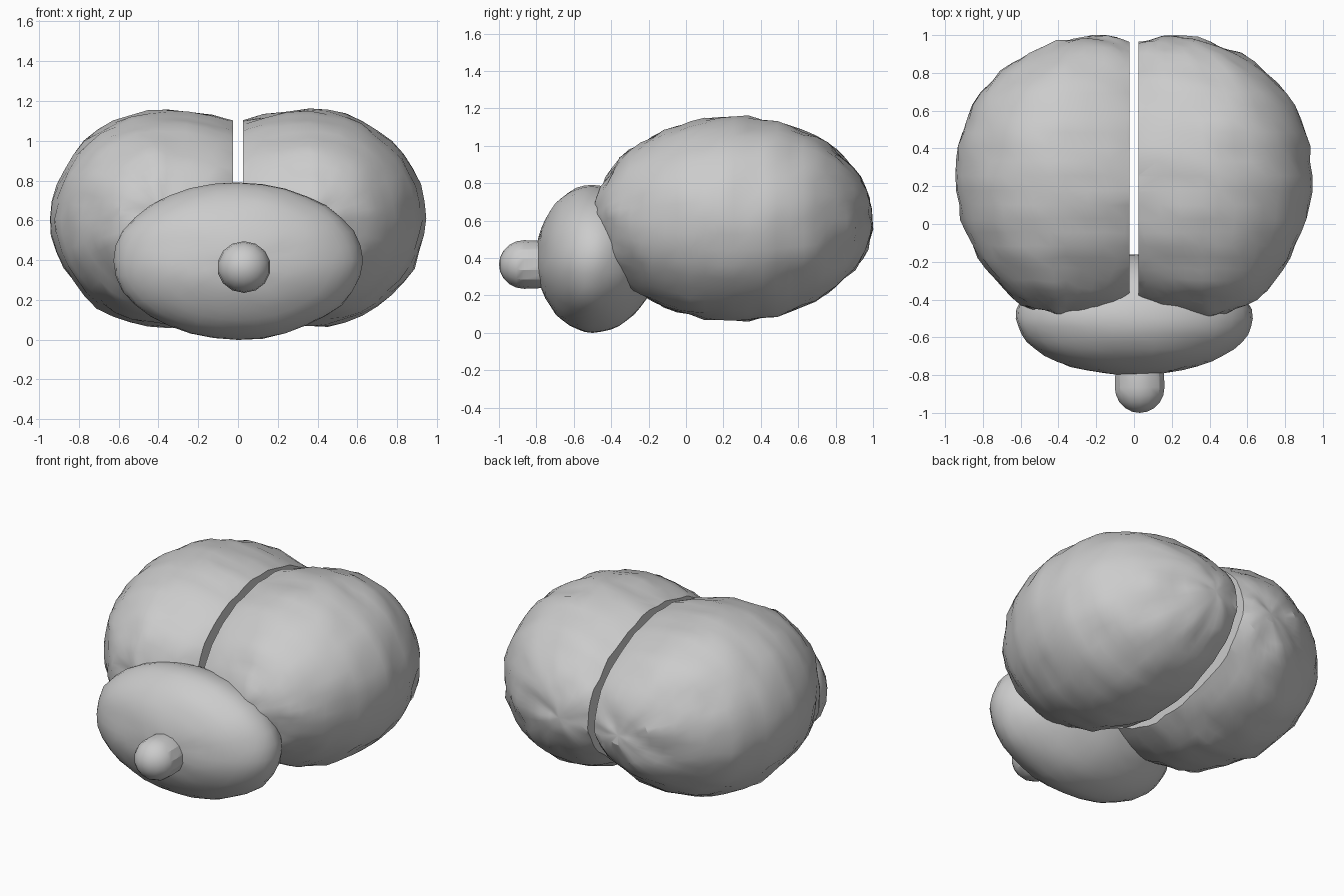
import bpy, bmesh, math
from mathutils import Vector, noise

cube = bpy.data.objects.get("Cube")
if cube:
    bpy.data.objects.remove(cube, do_unlink=True)

grey = bpy.data.materials.new("warm_grey")
grey.use_nodes = True
colour = (0.6, 0.6, 0.6, 1)
grey.diffuse_color = colour
grey.node_tree.nodes["Principled BSDF"].inputs["Base Color"].default_value = colour


def lump(name, shape, segments, rings, cut_side=0):
    """Sphere with poles along y, reshaped by a function of the unit direction."""
    bm = bmesh.new()
    bmesh.ops.create_uvsphere(bm, u_segments=segments, v_segments=rings, radius=1)
    for v in bm.verts:
        x, y, z = v.co
        v.co = shape(Vector((x, z, -y)))
    # Slice the inner side flat to leave the central cleft
    if cut_side:
        cut = bmesh.ops.bisect_plane(
            bm, geom=bm.verts[:] + bm.edges[:] + bm.faces[:],
            plane_co=(cut_side * 0.024, 0, 0), plane_no=(cut_side, 0, 0),
            clear_inner=True)
        rim = [e for e in cut["geom_cut"] if isinstance(e, bmesh.types.BMEdge)]
        bmesh.ops.contextual_create(bm, geom=rim)
    bmesh.ops.recalc_face_normals(bm, faces=bm.faces)
    mesh = bpy.data.meshes.new(name)
    bm.to_mesh(mesh)
    bm.free()
    mesh.materials.append(grey)
    obj = bpy.data.objects.new(name, mesh)
    bpy.context.collection.objects.link(obj)
    bpy.ops.object.select_all(action="DESELECT")
    obj.select_set(True)
    bpy.context.view_layer.objects.active = obj
    bpy.ops.object.shade_smooth_by_angle(angle=math.radians(25))


def hemisphere(side):
    seed = Vector((side * 7, 3, 1))

    def shape(d):
        # Outer half is rounder; the inner half is broad on top and tucks under
        inner = 0.74 if d.z > 0 else 0.74 + 0.24 * d.z
        rx = 0.58 if d.x * side > 0 else inner
        # Shallow folds running over the lobe, with uneven swelling
        fold = 0.008 * math.sin(d.y * 22 + 3 * d.x * side) * (1 - d.y ** 4)
        k = (1 + fold + 0.025 * noise.noise(d * 3.2 + seed)
             + 0.022 * noise.noise(d * 7 + seed))
        # The rear tip leans towards the cleft
        lean = 0.15 * max(d.y, 0) ** 4
        return Vector((side * (0.36 - lean) + d.x * rx * k,
                       0.255 + d.y * 0.74 * k,
                       0.61 + d.z * 0.545 * k))
    return shape


# Two large rear lobes with a narrow cleft between them
for side, label in ((1, "left"), (-1, "right")):
    lump(label + "_rear_lobe", hemisphere(side), 40, 30, side)


# Wide front lobe, deeper towards the back
def front(d):
    k = 1 + 0.02 * noise.noise(d * 2.5 + Vector((5, 2, 9))) + 0.014 * noise.noise(d * 6)
    depth = 0.34 if d.y > 0 else 0.3
    return Vector((d.x * 0.625 * k, -0.5 + d.y * depth * k, 0.395 + d.z * 0.393 * k))


lump("front_lobe", front, 32, 22)


# Rounded stub at the front, with a straight neck reaching into the lobe
def stub(d):
    neck = 0.12 if d.y > 0 else 0
    return Vector((0.03 + d.x * 0.135, -0.865 + d.y * 0.135 + neck, 0.365 + d.z * 0.13))


lump("front_stub", stub, 14, 10)
